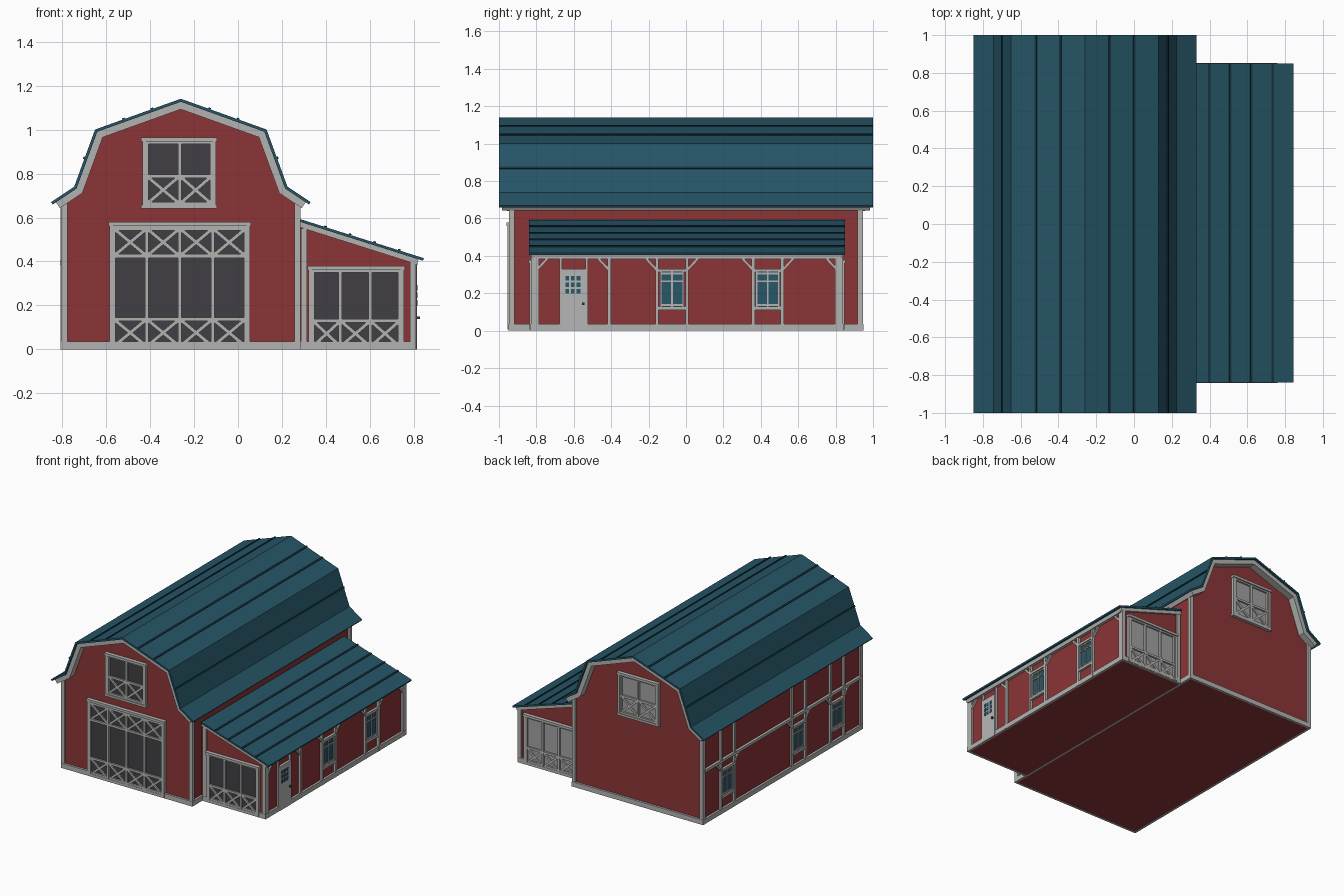
import bpy, bmesh
from mathutils import Vector

cube = bpy.data.objects.get("Cube")
if cube:
    bpy.data.objects.remove(cube)


def material(name, rgb):
    m = bpy.data.materials.new(name)
    m.use_nodes = True
    m.diffuse_color = (*rgb, 1)
    m.node_tree.nodes["Principled BSDF"].inputs["Base Color"].default_value = (*rgb, 1)
    return m


RED = material("barn red", (0.26, 0.035, 0.037))
TRIM = material("trim grey", (0.45, 0.45, 0.44))
DARK = material("dark panel", (0.052, 0.049, 0.058))
PALE = material("pale panel", (0.36, 0.36, 0.36))
ROOF = material("roof teal", (0.019, 0.09, 0.132))
SEAM = material("seam teal", (0.008, 0.036, 0.052))
GLASS = material("window glass", (0.022, 0.095, 0.14))
DOOR = material("door grey", (0.47, 0.47, 0.47))


def finish(name, bm, mat):
    bmesh.ops.recalc_face_normals(bm, faces=bm.faces)
    mesh = bpy.data.meshes.new(name)
    bm.to_mesh(mesh)
    bm.free()
    mesh.materials.append(mat)
    bpy.context.scene.collection.objects.link(bpy.data.objects.new(name, mesh))


def add_prism(bm, base, shift):
    low = [bm.verts.new(p) for p in base]
    high = [bm.verts.new(Vector(p) + shift) for p in base]
    bm.faces.new(low)
    bm.faces.new(high)
    for i in range(len(low)):
        j = (i + 1) % len(low)
        bm.faces.new((low[i], low[j], high[j], high[i]))


def prism(name, profile, y0, y1, mat):
    bm = bmesh.new()
    add_prism(bm, [(x, y0, z) for x, z in profile], Vector((0, y1 - y0, 0)))
    finish(name, bm, mat)


class Wall:
    """Flat wall: u runs along it, z is height, and details stand off it."""

    def __init__(self, name, origin, along, normal):
        self.name = name
        self.o, self.u, self.n = Vector(origin), Vector(along), Vector(normal)

    def beams(self, part, mat, lines, width, depth):
        # each line is (u0, z0, u1, z1), drawn as a squared timber
        bm = bmesh.new()
        for u0, z0, u1, z1 in lines:
            a = self.o + self.u * u0 + Vector((0, 0, z0))
            b = self.o + self.u * u1 + Vector((0, 0, z1))
            side = (b - a).cross(self.n).normalized() * width / 2
            add_prism(bm, [a - side, b - side, b + side, a + side], self.n * depth)
        finish(self.name + "_" + part, bm, mat)

    def plate(self, part, mat, u0, u1, z0, z1, depth):
        mid = (z0 + z1) / 2
        self.beams(part, mat, [(u0, mid, u1, mid)], z1 - z0, depth)


def offset(path, d):
    # mitred copy of a roof line, moved inwards by d
    pts = [Vector(p) for p in path]
    normals = []
    for a, b in zip(pts, pts[1:]):
        e = (b - a).normalized()
        normals.append(Vector((-e.y, e.x)))
    out = []
    for i, p in enumerate(pts):
        n = normals[max(i - 1, 0)]
        m = (n + normals[min(i, len(normals) - 1)]).normalized()
        out.append(tuple(p - m * d / m.dot(n)))
    return out


def band(name, path, d0, d1, y0, y1, mat):
    prism(name, offset(path, d0) + offset(path, d1)[::-1], y0, y1, mat)


def seams(name, path, stops, y0, y1):
    # raised ribs along the roof; a stop is (segment, fraction)
    bm = bmesh.new()
    for i, t in stops:
        a, b = Vector(path[i]), Vector(path[i + 1])
        e, p = (b - a).normalized(), a.lerp(b, t)
        n = Vector((-e.y, e.x))
        quad = [p + e * s + n * h for s, h in ((-.006, -.004), (.006, -.004), (.006, .006), (-.006, .006))]
        add_prism(bm, [(q.x, y0, q.y) for q in quad], Vector((0, y1 - y0, 0)))
    finish(name, bm, SEAM)


# Main barn body and gambrel roof
MID, HALF, END = -0.26, 0.53, 0.932


def gambrel(right_half):
    left = [(MID - x, z) for x, z in reversed(right_half[1:])]
    return left + [(MID + x, z) for x, z in right_half]


prism("barn_walls", gambrel([(0, 1.115), (.38, .98), (.475, .72), (HALF, .685), (HALF, 0)]), -END, END, RED)
slope = [(0, 1.14), (.39, 1.0), (.485, .74)]
roof = gambrel(slope + [(.59, .67)])
band("main_roof", roof, 0, .013, -1, 1, ROOF)
band("main_roof_trim", gambrel(slope + [(.575, .68)]), .013, .045, -.985, .985, TRIM)
seams("main_roof_seams", roof, [(1, .5), (2, 1 / 3), (2, 2 / 3), (3, 1 / 3), (3, 2 / 3), (4, .5)], -1, 1)

# Lean-to body and roof
SIDE, L0, L1 = 0.795, -0.815, 0.825
prism("lean_to_walls", [(.26, 0), (SIDE, 0), (SIDE, .405), (.26, .57)], L0, L1, RED)
shed = [(.285, .592), (.845, .415)]
band("lean_to_roof", shed, 0, .012, -.84, .85, ROOF)
band("lean_to_roof_trim", [(.285, .592), (.825, .421)], .012, .036, -.83, .84, TRIM)
seams("lean_to_seams", shed, [(0, t / 5) for t in range(1, 5)], -.84, .85)

front = Wall("front", (0, -END, 0), (1, 0, 0), (0, -1, 0))
back = Wall("back", (0, END, 0), (1, 0, 0), (0, 1, 0))
left = Wall("left", (MID - HALF, 0, 0), (0, 1, 0), (-1, 0, 0))
inner = Wall("barn_right", (MID + HALF, 0, 0), (0, 1, 0), (1, 0, 0))
shed_front = Wall("lean_to_front", (0, L0, 0), (1, 0, 0), (0, -1, 0))
shed_back = Wall("lean_to_back", (0, L1, 0), (1, 0, 0), (0, 1, 0))
shed_side = Wall("lean_to_side", (SIDE, 0, 0), (0, 1, 0), (1, 0, 0))


def edge_trim(wall, u0, u1, top0, top1):
    wall.plate("base_trim", TRIM, u0 - .015, u1 + .015, 0, .036, .016)
    wall.beams("corner_posts", TRIM, [(u0, 0, u0, top0), (u1, 0, u1, top1)], .028, .014)


for w in (front, back):
    edge_trim(w, MID - HALF, MID + HALF, .685, .685)
for w in (left, inner):
    edge_trim(w, -END, END, .66, .66)
for w in (shed_front, shed_back):
    edge_trim(w, .3, SIDE, .55, .4)
edge_trim(shed_side, L0 + .014, L1 - .014, .4, .4)


def braced_panel(wall, part, mat, us, z0, z1, bands):
    # bays split by posts, with a crossed brace in every given height band
    a, b = us[0], us[-1]
    wall.plate(part + "_panel", mat, a, b, z0, z1, .005)
    frame = [(u, z0, u, z1) for u in us]
    frame += [(a, z, b, z) for z in (z0 + .008, z1 - .008)]
    crosses = []
    for lo, hi in bands:
        frame += [(a, lo, b, lo), (a, hi, b, hi)]
        for p, q in zip(us, us[1:]):
            crosses += [(p, lo, q, hi), (p, hi, q, lo)]
    wall.beams(part + "_frame", TRIM, frame, .016, .018)
    wall.beams(part + "_braces", TRIM, crosses, .016, .014)
    wall.beams(part + "_jambs", TRIM, [(a - .012, z0, a - .012, z1), (b + .012, z0, b + .012, z1)], .016, .022)
    wall.beams(part + "_lintel", TRIM, [(a - .025, z1 + .004, b + .025, z1 + .004)], .018, .028)


# Large doors and loft openings
braced_panel(front, "main_door", DARK, [-.565, -.415, -.265, -.115, .035], .006, .566, [(.014, .138), (.425, .55)])
for w, m in ((front, DARK), (back, PALE)):
    braced_panel(w, "loft", m, [-.415, -.265, -.12], .65, .95, [(.662, .788)])
    w.beams("loft_sill", TRIM, [(-.44, .648, -.095, .648)], .016, .024)
for w, m in ((shed_front, DARK), (shed_back, PALE)):
    braced_panel(w, "shed_door", m, [.34, .466, .602, .735], .006, .366, [(.014, .13)])


def window(wall, part, u):
    # glazed opening with posts either side
    wall.plate(part + "_glass", GLASS, u - .065, u + .065, .12, .32, .005)
    wall.beams(part + "_sills", TRIM, [(u - .072, z, u + .072, z) for z in (.12, .322)], .018, .018)
    sash = [(u + s, .12, u + s, .32) for s in (-.06, 0, .06)]
    sash += [(u - .06, z, u + .06, z) for z in (.137, .264, .306)]
    wall.beams(part + "_sash", TRIM, sash, .009, .012)


def knee_braces(wall, pairs, top):
    wall.beams("knee_braces", TRIM, [(u, top - .062, u + s * .058, top) for u, s in pairs], .014, .014)


# Lean-to long side: posts, beam, windows and door
posts = [-.67, -.53, -.41, -.155, .005, .36, .515]
shed_side.beams("posts", TRIM, [(u, 0, u, .4) for u in posts[2:]], .018, .018)
shed_side.beams("door_jambs", TRIM, [(u, 0, u, .4) for u in posts[:2]], .012, .016)
shed_side.beams("top_beam", TRIM, [(L0, .394, L1, .394)], .022, .022)
knee_braces(shed_side, [(-.8, 1), (-.41, -1), (-.155, -1), (.005, 1), (.36, -1), (.515, 1), (.81, -1)], .385)
window(shed_side, "window_a", -.075)
window(shed_side, "window_b", .4375)
shed_side.plate("door", DOOR, -.668, -.532, 0, .33, .018)
panes = [(-.645 + .03 * i, z, -.625 + .03 * i, z) for i in range(3) for z in (.212, .246, .28)]
shed_side.beams("door_panes", GLASS, panes, .024, .021)
shed_side.plate("door_knob", DARK, -.556, -.544, .138, .15, .032)

# Barn left side: three windows between tall posts, and a middle rail
centres = (-.65, -.19, .65)
tall = [c + s * .08 for c in centres for s in (-1, 1)]
left.beams("posts", TRIM, [(u, 0, u, .67) for u in tall], .018, .016)
left.beams("rails", TRIM, [(-END, z, END, z) for z in (.395, .665)], .02, .019)
knee_braces(left, [(c + s * .08, s) for c in centres for s in (-1, 1)], .388)
for i, c in enumerate(centres):
    window(left, "window_" + "abc"[i], c)
